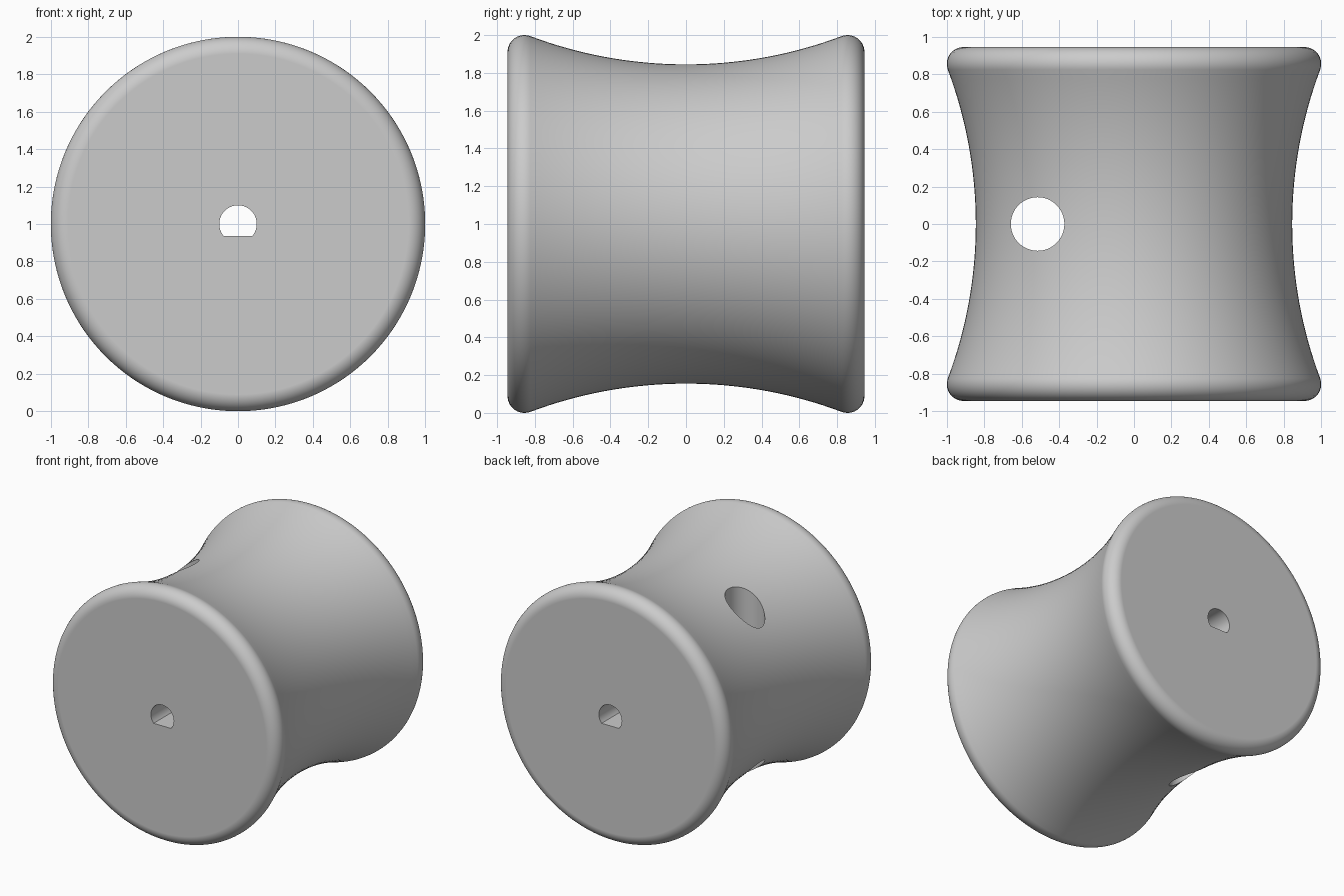
import bpy, bmesh, math
from math import sin, cos, pi
from mathutils import Vector, Matrix

cube = bpy.data.objects.get("Cube")
if cube:
    bpy.data.objects.remove(cube, do_unlink=True)

grey = bpy.data.materials.new("light_grey")
grey.use_nodes = True
colour = (0.6, 0.6, 0.6, 1)
grey.diffuse_color = colour
grey.node_tree.nodes["Principled BSDF"].inputs["Base Color"].default_value = colour

HALF, RIM, WAIST, FILLET = 0.945, 1.0, 0.845, 0.09
AXIS = Vector((0, 0, 1))


def make_object(name, bm):
    bmesh.ops.recalc_face_normals(bm, faces=bm.faces)
    mesh = bpy.data.meshes.new(name)
    bm.to_mesh(mesh)
    bm.free()
    mesh.materials.append(grey)
    ob = bpy.data.objects.new(name, mesh)
    bpy.context.collection.objects.link(ob)
    return ob


def prism(name, points, direction):
    """Extrude a closed outline along a direction."""
    bm = bmesh.new()
    face = bm.faces.new([bm.verts.new(p) for p in points])
    ext = bmesh.ops.extrude_face_region(bm, geom=[face])
    moved = [g for g in ext["geom"] if isinstance(g, bmesh.types.BMVert)]
    bmesh.ops.translate(bm, verts=moved, vec=direction)
    return make_object(name, bm)


# Spool profile: rounded rim flowing tangentially into a concave waist
cy, cr = HALF - FILLET, RIM - FILLET
gap = cr - WAIST
sweep_r = (cy**2 + gap**2 - FILLET**2) / (2 * (FILLET + gap))
end = math.asin(cy / (sweep_r + FILLET))
half = [(HALF, 0)]
for i in range(13):
    a = (pi / 2 + end) * i / 12
    half.append((cy + FILLET * cos(a), cr + FILLET * sin(a)))
for i in range(15, 0, -1):
    a = end * i / 16
    half.append((sweep_r * sin(a), WAIST + sweep_r * (1 - cos(a))))
profile = half + [(0, WAIST)] + [(-y, r) for y, r in reversed(half)]

bm = bmesh.new()
verts = [bm.verts.new((0, y, 1 + r)) for y, r in profile]
edges = [bm.edges.new(pair) for pair in zip(verts, verts[1:])]
bmesh.ops.spin(bm, geom=verts + edges, cent=AXIS, axis=(0, 1, 0),
               angle=2 * pi, steps=144)
bmesh.ops.remove_doubles(bm, verts=bm.verts, dist=1e-4)
# Merge each end fan into one flat face
caps = [v for v in bm.verts if (v.co - AXIS).xz.length < 1e-3]
bmesh.ops.dissolve_verts(bm, verts=caps)
spool = make_object("spool", bm)

# D-shaped shaft bore along the axis
flat = math.asin(0.065 / 0.1)
bore_pts = []
for i in range(41):
    a = -flat + (pi + 2 * flat) * i / 40
    bore_pts.append((0.1 * cos(a), -1.2, 1 + 0.1 * sin(a)))
bore = prism("shaft_bore_cutter", bore_pts, (0, 2.4, 0))

# Off-centre round hole from top to bottom
hole_pts = [(-0.515 + 0.143 * cos(2 * pi * i / 64), 0.143 * sin(2 * pi * i / 64), -0.2)
            for i in range(64)]
hole = prism("cross_hole_cutter", hole_pts, (0, 0, 2.4))

bpy.ops.object.select_all(action="DESELECT")
bpy.context.view_layer.objects.active = spool
spool.select_set(True)
for cutter in (bore, hole):
    cutter.hide_render = True
    mod = spool.modifiers.new("cut", "BOOLEAN")
    mod.operation = "DIFFERENCE"
    mod.solver = "EXACT"
    mod.object = cutter
    bpy.ops.object.modifier_apply(modifier=mod.name)
    bpy.data.objects.remove(cutter, do_unlink=True)

# Smooth skin with crisp hole edges and flat end faces
bpy.ops.object.shade_smooth_by_angle(angle=math.radians(30))
weighted = spool.modifiers.new("weighted_normals", "WEIGHTED_NORMAL")
weighted.keep_sharp = True
